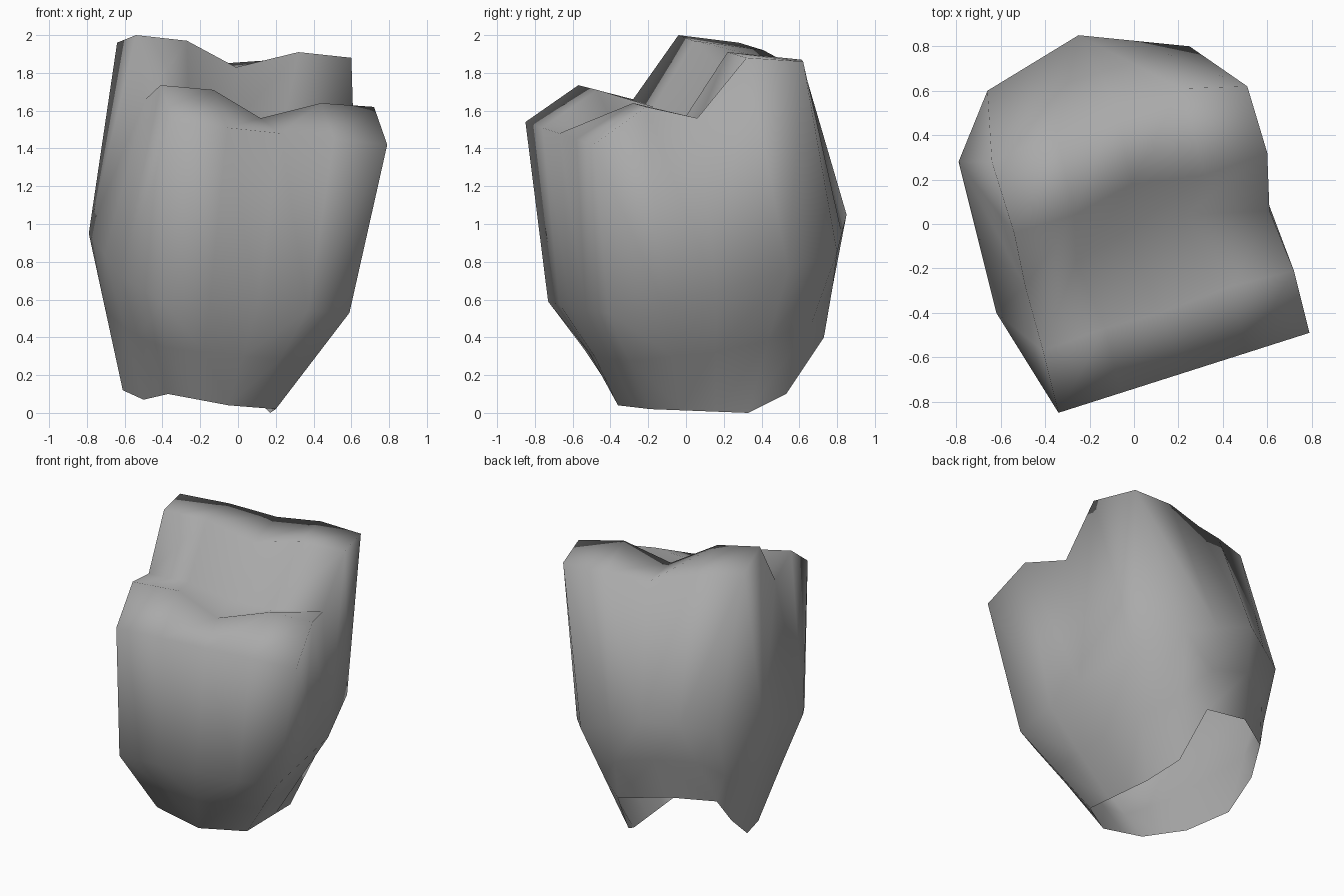
import bpy
import bmesh
from mathutils import Vector

default = bpy.data.objects.get("Cube")
if default:
    bpy.data.objects.remove(default)


def divide(start, end, steps):
    """Points from start up to, but not including, end."""
    return [Vector(start).lerp(Vector(end), i / steps) for i in range(steps)]


def wall_loop(corners):
    """Closed loop from (corner, steps to the next corner) pairs."""
    points = []
    for i, (corner, steps) in enumerate(corners):
        following = corners[(i + 1) % len(corners)][0]
        points += divide(corner, following, steps)
    return points


def reach(first, second):
    """Distance of an edge's middle from the upright axis."""
    return (first.co + second.co).xy.length


def wall_panel(bm, a, b, c, d):
    """Split a wall quad along the diagonal that bulges outward."""
    if reach(a, c) > reach(b, d):
        bm.faces.new((a, b, c))
        bm.faces.new((a, c, d))
    else:
        bm.faces.new((a, b, d))
        bm.faces.new((b, c, d))


def make_material(name, value):
    material = bpy.data.materials.new(name)
    material.use_nodes = True
    colour = (value, value, value, 1)
    material.diffuse_color = colour
    material.node_tree.nodes["Principled BSDF"].inputs["Base Color"].default_value = colour
    return material


# Chewing surface: rows running left to right, from the front rim to the back rim
front_corner, front_end = (-.34, -.85, 1.54), (.79, -.49, 1.42)
front_rim = divide(front_corner, front_end, 4) + [front_end]
front_cusps = [(-.41, -.57, 1.735), (-.13, -.47, 1.71), (.12, -.4, 1.56),
               (.44, -.28, 1.64), (.72, -.21, 1.62)]
valley = [(-.49, -.28, 1.66), (-.26, -.17, 1.62), (-.04, -.04, 1.51),
          (.23, .04, 1.48), (.61, .06, 1.56)]
back_cusps = [(-.54, -.04, 2), (-.27, .04, 1.97), (-.01, .18, 1.83),
              (.32, .22, 1.91), (.6, .32, 1.88)]
back_rim = [(-.64, .28, 1.96), (-.35, .41, 1.92), (-.08, .54, 1.85),
            (.21, .61, 1.87), (.51, .62, 1.86)]

# Wall loops, starting at the front corner and passing the back
belly = wall_loop([
    ((-.4, -.73, .59), 1), ((-.62, -.4, .72), 2), ((-.79, .28, .95), 1),
    ((-.66, .6, 1), 2), ((-.25, .85, 1.05), 2), ((.25, .8, .85), 1),
    ((.46, .54, .76), 1), ((.58, .16, .64), 2), ((.59, -.41, .53), 1),
    ((.37, -.53, .54), 1), ((.1, -.61, .56), 2)])
arched_base = wall_loop([
    ((-.37, -.36, .1), 2), ((-.5, -.08, .07), 1), ((-.61, .2, .12), 1),
    ((-.63, .4, .29), 1), ((-.6, .52, .46), 1), ((-.34, .68, .48), 1),
    ((.01, .73, .4), 1), ((.07, .53, .1), 1), ((.17, .33, 0), 3),
    ((.2, -.19, .02), 2), ((-.05, -.36, .04), 2)])
taper = [a.lerp(b, .5) for a, b in zip(belly, arched_base)]

# Crown mesh: the top grid, then the walls bridged down from its outer edge
bm = bmesh.new()
grid = [[bm.verts.new(p) for p in row]
        for row in (front_rim, front_cusps, valley, back_cusps, back_rim)]
for near, far in zip(grid, grid[1:]):
    for i in range(len(near) - 1):
        bm.faces.new((near[i], near[i + 1], far[i + 1], far[i]))

upper = [row[0] for row in grid]
upper += grid[-1][1:]
upper += [row[-1] for row in reversed(grid[:-1])]
upper += list(reversed(grid[0][1:-1]))
for loop in (belly, taper, arched_base):
    lower = [bm.verts.new(p) for p in loop]
    for i in range(len(upper)):
        wall_panel(bm, upper[i - 1], upper[i], lower[i], lower[i - 1])
    upper = lower

bmesh.ops.recalc_face_normals(bm, faces=bm.faces)
mesh = bpy.data.meshes.new("tooth_crown")
bm.to_mesh(mesh)
bm.free()

# Smooth shading and a single plain colour
mesh.shade_smooth()
mesh.materials.append(make_material("enamel grey", .4))
crown = bpy.data.objects.new("tooth_crown", mesh)
bpy.context.collection.objects.link(crown)
